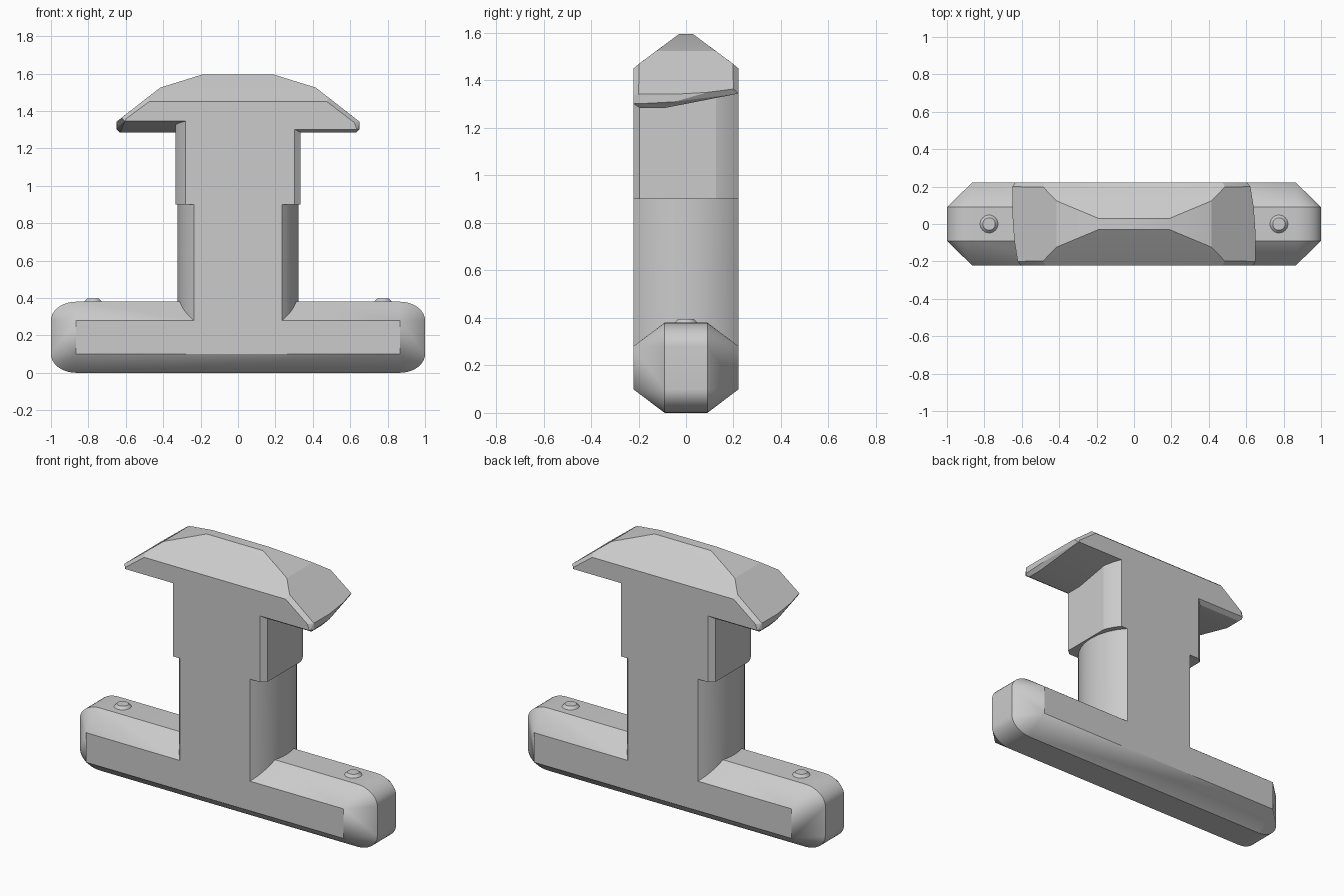
import bpy, bmesh
from math import sin, cos, pi, asin, acos, radians

if "Cube" in bpy.data.objects:
    bpy.data.objects.remove(bpy.data.objects["Cube"])

D = 0.222  # half depth shared by every part

grey = bpy.data.materials.new("plain grey")
grey.use_nodes = True
grey.diffuse_color = (0.6, 0.6, 0.6, 1)
grey.node_tree.nodes["Principled BSDF"].inputs["Base Color"].default_value = grey.diffuse_color


def hull(name, points):
    """Convex solid around a set of points."""
    bm = bmesh.new()
    for p in points:
        bm.verts.new(p)
    bmesh.ops.remove_doubles(bm, verts=bm.verts, dist=1e-5)
    res = bmesh.ops.convex_hull(bm, input=bm.verts)
    loose = [v for v in bm.verts if not v.link_faces]
    bmesh.ops.delete(bm, geom=loose, context='VERTS')
    bmesh.ops.dissolve_limit(bm, angle_limit=radians(0.5), verts=bm.verts, edges=bm.edges)
    bmesh.ops.recalc_face_normals(bm, faces=bm.faces)
    me = bpy.data.meshes.new(name)
    bm.to_mesh(me)
    bm.free()
    me.materials.append(grey)
    ob = bpy.data.objects.new(name, me)
    bpy.context.collection.objects.link(ob)
    return ob


def prism(name, outline, z0, z1):
    return hull(name, [(x, y, z) for x, y in outline for z in (z0, z1)])


def turned(points):
    """Points plus their half-turn copies about the vertical axis."""
    return points + [(-p[0], -p[1], *p[2:]) for p in points]


# Base bar: rounded ends that fan out to the flat sides
base_points = []
for sx in (-1, 1):
    for sy in (-1, 1):
        base_points += [(sx * 0.865, sy * D, z) for z in (0.1, 0.28)]
        for i in range(11):
            a = i / 10 * pi / 2
            x, dz = 0.865 + 0.135 * cos(a), 0.1 * sin(a)
            base_points += [(sx * x, sy * 0.09, 0.1 - dz), (sx * x, sy * 0.09, 0.28 + dz)]
body = hull("body", base_points)

# Lower column: round sides cut flat at front and back
R = 0.324
lim = asin(D / R)
arc = [(R * cos(t), R * sin(t)) for t in (lim * (i / 12 - 1) for i in range(25))]
lower_column = prism("lower_column", turned(arc), 0.2, 1.0)

# Upper column: chamfer on one edge, rounding on the other
R = 0.358
start, end = acos(0.335 / R), asin(D / R)
side = [(0.303, -D), (0.335, -0.195)]
side += [(R * cos(t), R * sin(t)) for t in (start + (end - start) * i / 8 for i in range(9))]
upper_column = prism("upper_column", turned(side), 0.9, 1.38)

# Head: one half with a ramped underside, repeated by a half turn
half = [(0, -D, 1.302), (0, -0.195, 1.284), (0, -0.09, 1.284), (0, D, 1.345)]
half += [(0.635, -D, 1.302), (0.63, -0.195, 1.284), (0.63, -0.09, 1.284), (0.605, D, 1.345)]
half += [(0.65, -0.2, 1.302), (0.65, -0.2, 1.342), (0.65, -0.05, 1.31), (0.65, -0.05, 1.342),
         (0.64, 0.09, 1.35), (0.622, 0.2, 1.364)]
for s in (-1, 1):
    half += [(0, s * 0.03, 1.595), (0.19, s * 0.03, 1.595), (0.415, s * 0.124, 1.525),
             (0.485, s * 0.197, 1.471), (0, s * D, 1.45), (0.475, s * D, 1.45)]
half += [(0.622, -D, 1.338), (0.598, D, 1.358)]
head_a = hull("head_half_a", half)
head_b = hull("head_half_b", [(-x, -y, z) for x, y, z in half])

# Merge the solids into one clean body
parts = [lower_column, upper_column, head_a, head_b]
for part in parts:
    mod = body.modifiers.new("join", 'BOOLEAN')
    mod.operation = 'UNION'
    mod.solver = 'EXACT'
    mod.object = part
bpy.context.view_layer.objects.active = body
for name in [m.name for m in body.modifiers]:
    bpy.ops.object.modifier_apply(modifier="join" if name == "join" else name)
for part in parts:
    bpy.data.objects.remove(part)
bm = bmesh.new()
bm.from_mesh(body.data)
bmesh.ops.remove_doubles(bm, verts=bm.verts, dist=1e-4)
bmesh.ops.dissolve_limit(bm, angle_limit=radians(0.5), verts=bm.verts, edges=bm.edges)
bm.to_mesh(body.data)
bm.free()

# Small studs near both ends of the base
studs = []
for name, sx in (("left_stud", 1), ("right_stud", -1)):
    bpy.ops.mesh.primitive_cone_add(vertices=32, radius1=0.057, radius2=0.033, depth=0.026,
                                    location=(sx * 0.775, 0, 0.383))
    stud = bpy.context.object
    stud.name = name
    stud.data.materials.append(grey)
    studs.append(stud)

# Smooth shading with crisp edges
for ob in [body] + studs:
    bpy.ops.object.select_all(action='DESELECT')
    ob.select_set(True)
    bpy.context.view_layer.objects.active = ob
    bpy.ops.object.shade_smooth_by_angle(angle=radians(20))
